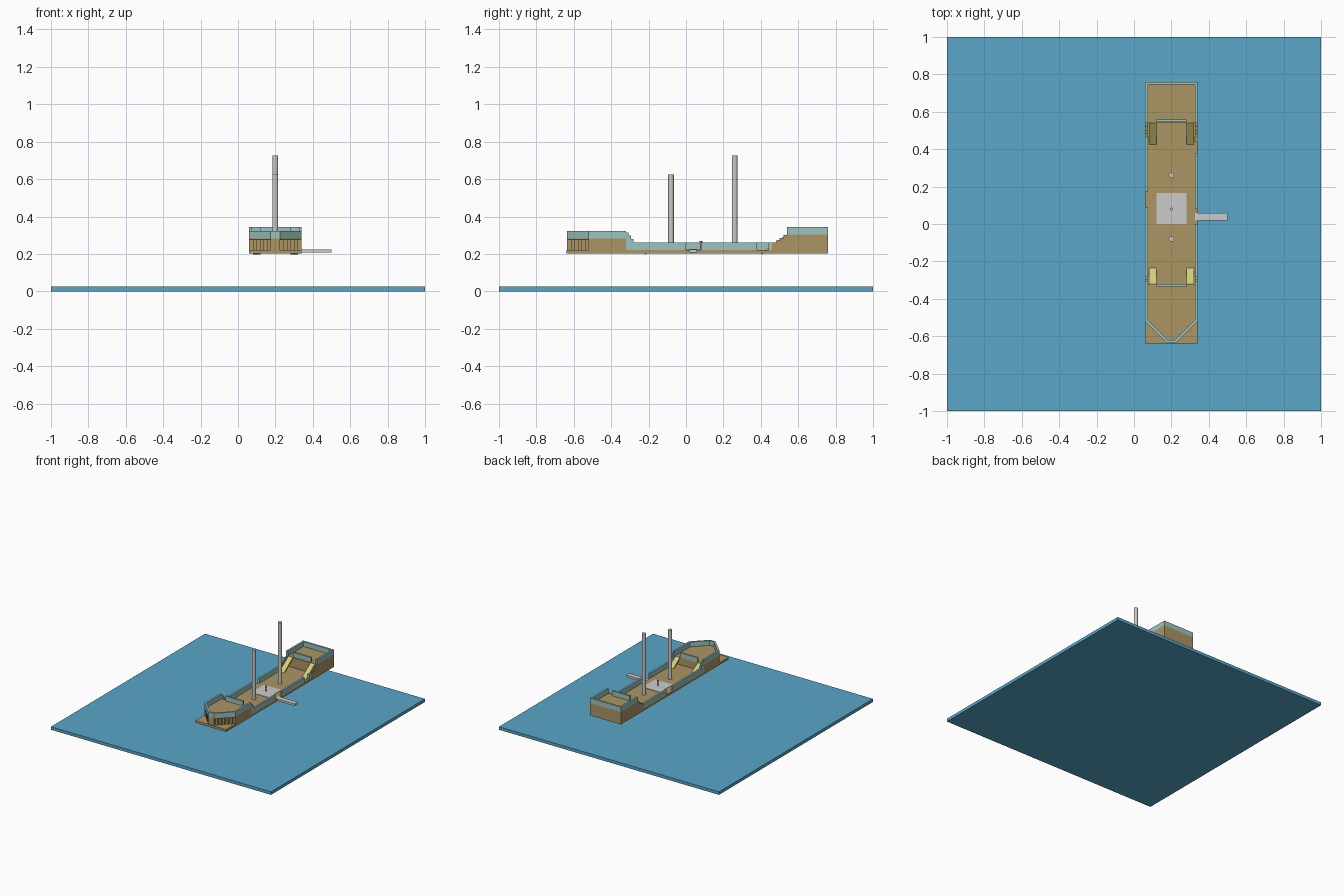
import bpy, bmesh
from mathutils import Vector

if "Cube" in bpy.data.objects:
    bpy.data.objects.remove(bpy.data.objects["Cube"])


def material(name, rgb):
    m = bpy.data.materials.new(name)
    m.diffuse_color = (*rgb, 1)
    m.use_nodes = True
    m.node_tree.nodes["Principled BSDF"].inputs["Base Color"].default_value = m.diffuse_color
    return m


WATER = material("water_blue", (0.10, 0.38, 0.58))
WOOD = material("wood_brown", (0.41, 0.30, 0.125))
RAIL = material("rail_teal", (0.33, 0.55, 0.53))
STAIR = material("stair_yellow", (0.64, 0.62, 0.18))
CX, HALF, T = 0.2, 0.14, 0.015      # ship centre, half width, rail thickness
L, R = CX - HALF, CX + HALF


def finish(name, bm, mat):
    bmesh.ops.recalc_face_normals(bm, faces=bm.faces)
    me = bpy.data.meshes.new(name)
    bm.to_mesh(me)
    bm.free()
    ob = bpy.data.objects.new(name, me)
    bpy.context.collection.objects.link(ob)
    if mat:
        me.materials.append(mat)
    return ob


def prism(name, pts, a, b, mat=None, axis="z"):
    """Extrude an outline (xy along z, or yz along x) from a to b."""
    bm = bmesh.new()
    place = (lambda p: (p[0], p[1], a)) if axis == "z" else (lambda p: (a, p[0], p[1]))
    face = bm.faces.new([bm.verts.new(place(p)) for p in pts])
    ext = bmesh.ops.extrude_face_region(bm, geom=[face])
    move = Vector((0, 0, b - a)) if axis == "z" else Vector((b - a, 0, 0))
    bmesh.ops.translate(bm, vec=move,
                        verts=[g for g in ext["geom"] if isinstance(g, bmesh.types.BMVert)])
    return finish(name, bm, mat)


def box(name, x0, x1, y0, y1, z0, z1, mat=None):
    return prism(name, [(x0, y0), (x1, y0), (x1, y1), (x0, y1)], z0, z1, mat)


def rod(name, y, r, z0, z1, segs=16):
    bpy.ops.mesh.primitive_cylinder_add(vertices=segs, radius=r, depth=z1 - z0,
                                        location=(CX, y, (z0 + z1) / 2))
    ob = bpy.context.object
    ob.name = name
    bpy.ops.object.shade_smooth_by_angle()


def mirrored(half):
    """Complete a left half outline across the ship's centre line."""
    return half + [(2 * CX - x, y) for x, y in reversed(half)]


# Water slab and flat hull base
box("water", -1, 1, -1, 1, 0, 0.025, WATER)
box("hull_base", L, R, -0.64, 0.76, 0.203, 0.222, WOOD)

# Stern block and its rail
box("stern_block", L, R, 0.54, 0.76, 0.222, 0.305, WOOD)
prism("stern_rail", mirrored([(L + T, 0.54), (L, 0.54), (L, 0.76)])[:3]
      + [(R, 0.76), (R, 0.54), (R - T, 0.54), (R - T, 0.745), (L + T, 0.745)],
      0.305, 0.345, RAIL)
box("stern_front_rail", 0.12, 0.28, 0.545, 0.56, 0.305, 0.345, RAIL)

# Bow block with stepped vertical planking
half, n = [(L, -0.32), (L, -0.52)], 6
s = 0.115 / n
for i in range(n):
    x, y = L + s * i, -0.52 - s * i
    half += [(x + s, y), (x + s, y - s)]
half[2:3] = [(L + s, -0.52)]
prism("bow_block", mirrored(half), 0.222, 0.282, WOOD)

# Bow rail following the pointed front
outer = mirrored([(L, -0.32), (L, -0.52), (0.175, -0.635)])
inner = mirrored([(L + T, -0.32), (L + T, -0.514), (0.181, -0.62)])
prism("bow_deck", outer, 0.277, 0.283, WOOD)
prism("bow_rail", outer + inner[::-1], 0.282, 0.322, RAIL)
box("bow_rear_rail", 0.12, 0.28, -0.335, -0.32, 0.282, 0.322, RAIL)

# Main deck side rails with boarding gaps
sides = {"left": (L, L + T, [(-0.28, 0.09), (0.17, 0.46)]),
         "right": (R - T, R, [(-0.28, 0.0), (0.08, 0.38), (0.44, 0.46)])}
for side, (x0, x1, runs) in sides.items():
    for i, (y0, y1) in enumerate(runs):
        box(f"{side}_rail_{i}", x0, x1, y0, y1, 0.222, 0.262, RAIL)
    # Rail stepping down from the bow
    prism(f"{side}_bow_step_rail",
          [(-0.32, 0.222), (-0.28, 0.222), (-0.28, 0.281), (-0.295, 0.281),
           (-0.295, 0.298), (-0.308, 0.298), (-0.308, 0.315), (-0.32, 0.315)],
          x0, x1, RAIL, "x")
    # Hull sides stepping up to the stern
    prism(f"{side}_stern_steps",
          [(0.46, 0.222), (0.54, 0.222), (0.54, 0.3), (0.52, 0.3), (0.52, 0.285),
           (0.5, 0.285), (0.5, 0.272), (0.48, 0.272), (0.48, 0.26), (0.46, 0.26)],
          x0, x1, WOOD, "x")

# Sloping stair boards to both raised decks
for side, x in (("left", 0.08), ("right", 0.28)):
    prism(f"{side}_bow_stair", [(-0.32, 0.282), (-0.21, 0.204), (-0.216, 0.196),
                                (-0.32, 0.27)], x, x + 0.04, STAIR, "x")
    prism(f"{side}_stern_stair", [(0.54, 0.305), (0.40, 0.204), (0.406, 0.196),
                                  (0.54, 0.293)], x, x + 0.04, STAIR, "x")

# Masts, deck hatch with knob, and gangplank
rod("front_mast", -0.08, 0.015, 0.21, 0.625)
rod("rear_mast", 0.26, 0.015, 0.21, 0.725)
box("hatch", 0.12, 0.28, 0.0, 0.165, 0.222, 0.225)
rod("hatch_post", 0.08, 0.004, 0.222, 0.257, 8)
rod("hatch_knob", 0.08, 0.008, 0.255, 0.27, 8)
box("gangplank", R - T, 0.5, 0.02, 0.06, 0.207, 0.224)
